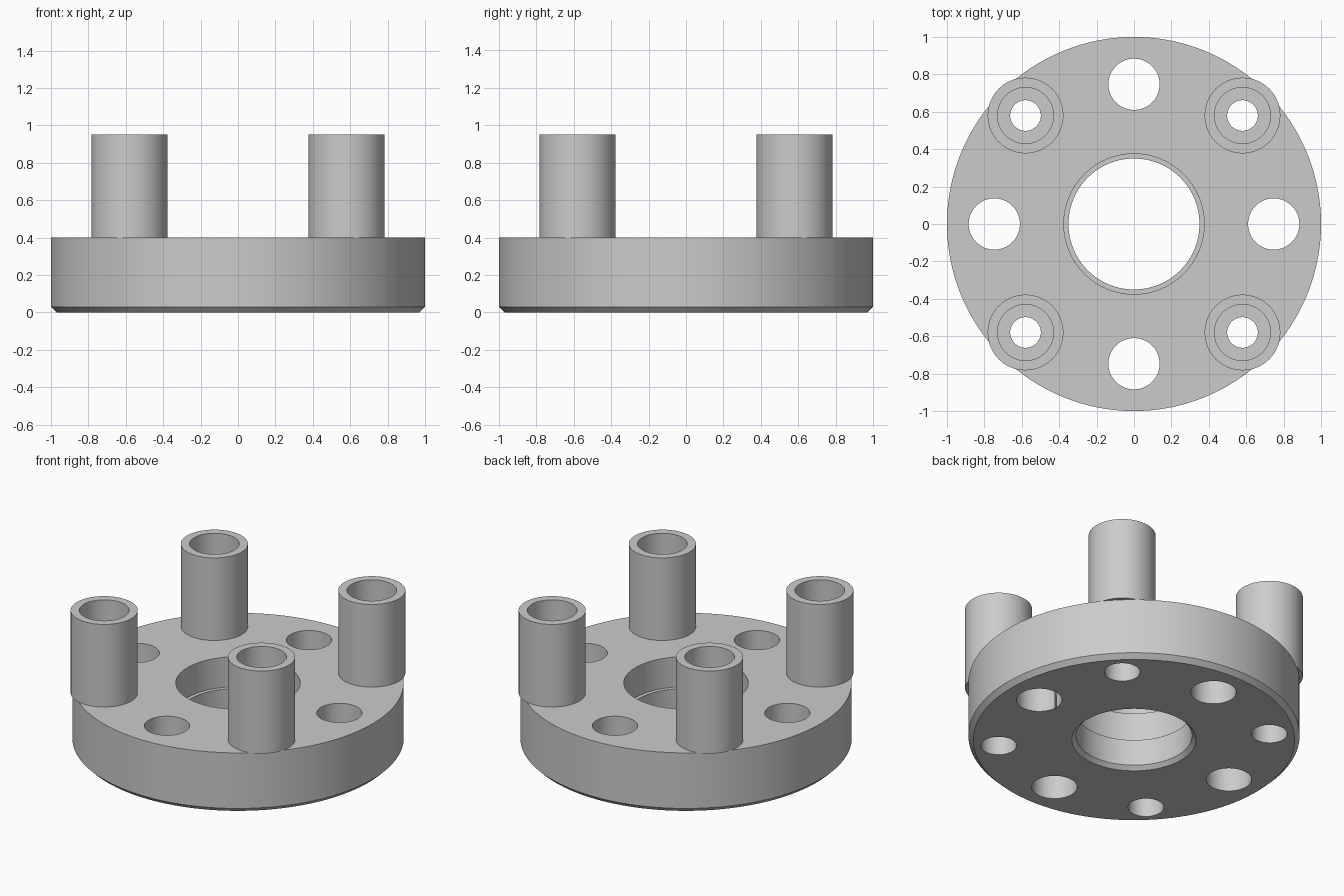
import bpy, bmesh, math

if "Cube" in bpy.data.objects:
    bpy.data.objects.remove(bpy.data.objects["Cube"])

grey = bpy.data.materials.new("plain grey")
grey.diffuse_color = (0.6, 0.6, 0.6, 1)
grey.use_nodes = True
grey.node_tree.nodes["Principled BSDF"].inputs["Base Color"].default_value = grey.diffuse_color


def lathe(name, profile, x=0, y=0, segments=64):
    """Spin a closed (radius, z) outline around a vertical axis."""
    bm = bmesh.new()
    rings = []
    for r, z in profile:
        if r == 0:
            rings.append([bm.verts.new((x, y, z))] * segments)
        else:
            rings.append([bm.verts.new((x + r * math.cos(a), y + r * math.sin(a), z))
                          for a in (math.tau * i / segments for i in range(segments))])
    for k, (r, _) in enumerate(profile):
        nxt = (k + 1) % len(profile)
        if r == 0 and profile[nxt][0] == 0:
            continue
        for i in range(segments):
            j = (i + 1) % segments
            quad = [rings[k][i], rings[k][j], rings[nxt][j], rings[nxt][i]]
            bm.faces.new(list(dict.fromkeys(quad)))
    bmesh.ops.recalc_face_normals(bm, faces=bm.faces)
    mesh = bpy.data.meshes.new(name)
    bm.to_mesh(mesh)
    bm.free()
    mesh.materials.append(grey)
    obj = bpy.data.objects.new(name, mesh)
    bpy.context.collection.objects.link(obj)
    return obj


def activate(obj):
    bpy.ops.object.select_all(action='DESELECT')
    obj.select_set(True)
    bpy.context.view_layer.objects.active = obj


def smooth(obj):
    activate(obj)
    bpy.ops.object.shade_smooth_by_angle(angle=math.radians(25))


def cut(obj, cutter):
    cutter.hide_render = True
    activate(obj)
    mod = obj.modifiers.new("hole", 'BOOLEAN')
    mod.operation = 'DIFFERENCE'
    mod.solver = 'EXACT'
    mod.object = cutter
    bpy.ops.object.modifier_apply(modifier=mod.name)
    bpy.data.objects.remove(cutter)


# Round flange: chamfered lower rim, stepped and chamfered centre bore
flange = lathe("flange", [(0.375, 0), (0.97, 0), (1, 0.03), (1, 0.4),
                          (0.375, 0.4), (0.375, 0.2), (0.35, 0.2), (0.35, 0.025)],
               segments=128)

# Four large through holes on the axes
for x, y in ((0.747, 0), (-0.747, 0), (0, 0.747), (0, -0.747)):
    cut(flange, lathe("bolt_hole", [(0, -0.1), (0.137, -0.1), (0.137, 0.5), (0, 0.5)], x, y))

# Four tubular posts on the diagonals, each over a screw hole widened from below
for sx in (-1, 1):
    for sy in (-1, 1):
        x, y = 0.58 * sx, 0.58 * sy
        cut(flange, lathe("screw_hole", [(0, -0.1), (0.108, -0.1), (0.108, 0.2),
                                         (0.082, 0.2), (0.082, 0.5), (0, 0.5)], x, y))
        smooth(lathe("post", [(0.15, 0.4), (0.2025, 0.4), (0.2025, 0.95), (0.15, 0.95)], x, y))

smooth(flange)
